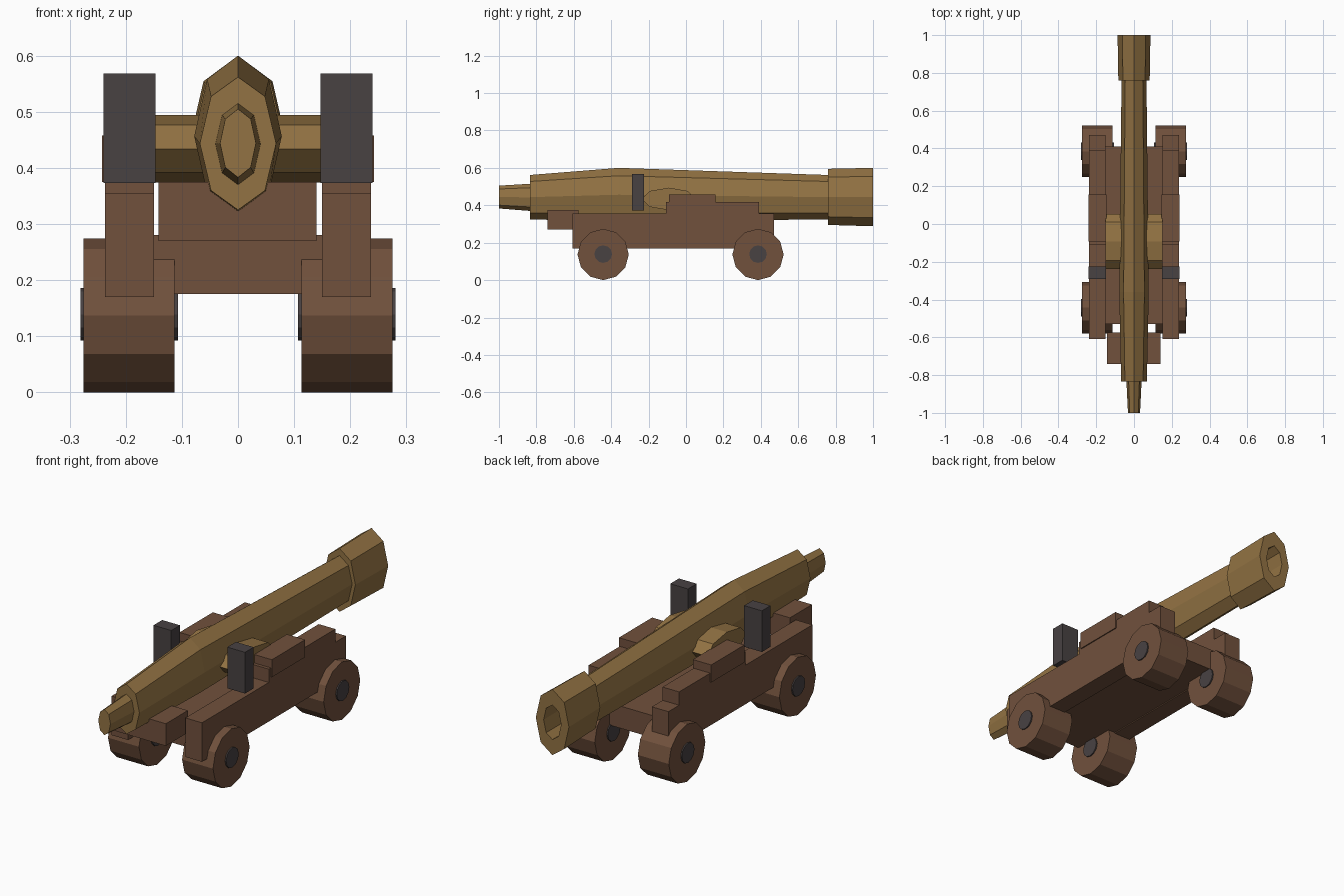
import bpy, bmesh, math
from mathutils import Vector

if "Cube" in bpy.data.objects:
    bpy.data.objects.remove(bpy.data.objects["Cube"], do_unlink=True)


def material(name, rgb):
    m = bpy.data.materials.new(name)
    m.use_nodes = True
    m.diffuse_color = (*rgb, 1)
    bsdf = next(n for n in m.node_tree.nodes if n.type == 'BSDF_PRINCIPLED')
    bsdf.inputs["Base Color"].default_value = (*rgb, 1)
    return m


BRONZE = material("bronze", (0.29, 0.17, 0.056))
WOOD = material("brown wood", (0.165, 0.082, 0.046))
IRON = material("dark iron", (0.065, 0.054, 0.055))


def finish(name, bm, mat):
    bmesh.ops.recalc_face_normals(bm, faces=bm.faces)
    mesh = bpy.data.meshes.new(name)
    bm.to_mesh(mesh)
    bm.free()
    mesh.materials.append(mat)
    ob = bpy.data.objects.new(name, mesh)
    bpy.context.collection.objects.link(ob)
    return ob


def box(name, x, y, z, mat):
    """Box between the given (low, high) limits."""
    bm = bmesh.new()
    bmesh.ops.create_cube(bm, size=1)
    for v in bm.verts:
        v.co = Vector([(lo + hi) / 2 + c * (hi - lo)
                       for c, (lo, hi) in zip(v.co, (x, y, z))])
    return finish(name, bm, mat)


def loft(name, rings, sides, mat):
    """Closed skin through elliptical rings, each a function of angle."""
    bm = bmesh.new()
    loops = [[bm.verts.new(ring(2 * math.pi * i / sides)) for i in range(sides)]
             for ring in rings]
    for a, b in zip(loops, loops[1:]):
        for i in range(sides):
            j = (i + 1) % sides
            bm.faces.new((a[i], a[j], b[j], b[i]))
    bm.faces.new(loops[0])
    bm.faces.new(loops[-1])
    return finish(name, bm, mat)


def ring_y(y, low, high, rx):
    return lambda a: (rx * math.sin(a), y,
                      (low + high) / 2 + (high - low) / 2 * math.cos(a))


def ring_x(x, y, z, ry, rz):
    return lambda a: (x, y + ry * math.sin(a), z + rz * math.cos(a))


def rod(name, x0, x1, y, z, ry, rz, sides, mat):
    return loft(name, [ring_x(x, y, z, ry, rz) for x in (x0, x1)], sides, mat)


# Barrel: knob, breech, taper, muzzle band and hollow bore
barrel_profile = [
    (-1.0, 0.383, 0.505, 0.032), (-0.835, 0.37, 0.515, 0.04),
    (-0.835, 0.325, 0.562, 0.068), (-0.36, 0.313, 0.6, 0.078),
    (0.76, 0.325, 0.562, 0.066), (0.76, 0.295, 0.595, 0.083),
    (1.0, 0.288, 0.6, 0.087), (1.0, 0.362, 0.526, 0.046),
    (0.75, 0.362, 0.526, 0.046),
]
loft("barrel", [ring_y(*p) for p in barrel_profile], 8, BRONZE)
rod("trunnion", -0.15, 0.15, -0.092, 0.434, 0.145, 0.06, 8, BRONZE)

# Carriage bed and breech block
box("carriage_bed", (-0.152, 0.152), (-0.53, 0.41), (0.175, 0.28), WOOD)
box("breech_block", (-0.142, 0.14), (-0.74, -0.575), (0.27, 0.375), WOOD)

for side, s in (("left", 1), ("right", -1)):
    def span(lo, hi):
        return tuple(sorted((s * lo, s * hi)))

    # Stepped cheek cut from one side outline
    outline = [(-0.608, 0.17), (0.47, 0.17), (0.47, 0.355), (0.39, 0.355),
               (0.39, 0.418), (-0.108, 0.418), (-0.108, 0.355), (-0.608, 0.355)]
    bm = bmesh.new()
    face = bm.faces.new([bm.verts.new((s * 0.15, y, z)) for y, z in outline])
    grown = bmesh.ops.extrude_face_region(bm, geom=[face])["geom"]
    bmesh.ops.translate(bm, vec=(s * 0.087, 0, 0),
                        verts=[g for g in grown if isinstance(g, bmesh.types.BMVert)])
    finish(side + "_cheek", bm, WOOD)

    # Trunnion cap and upright iron bracket
    box(side + "_cap", span(0.146, 0.242), (-0.092, 0.157), (0.375, 0.458), WOOD)
    box(side + "_bracket", span(0.147, 0.24), (-0.29, -0.225), (0.373, 0.568), IRON)

    # Wheels with iron hubs
    for end, y in (("front", -0.443), ("back", 0.385)):
        rod(f"{end}_{side}_wheel", s * 0.113, s * 0.275, y, 0.137,
            0.137, 0.137, 12, WOOD)
        rod(f"{end}_{side}_hub", s * 0.107, s * 0.281, y, 0.139,
            0.047, 0.047, 12, IRON)
